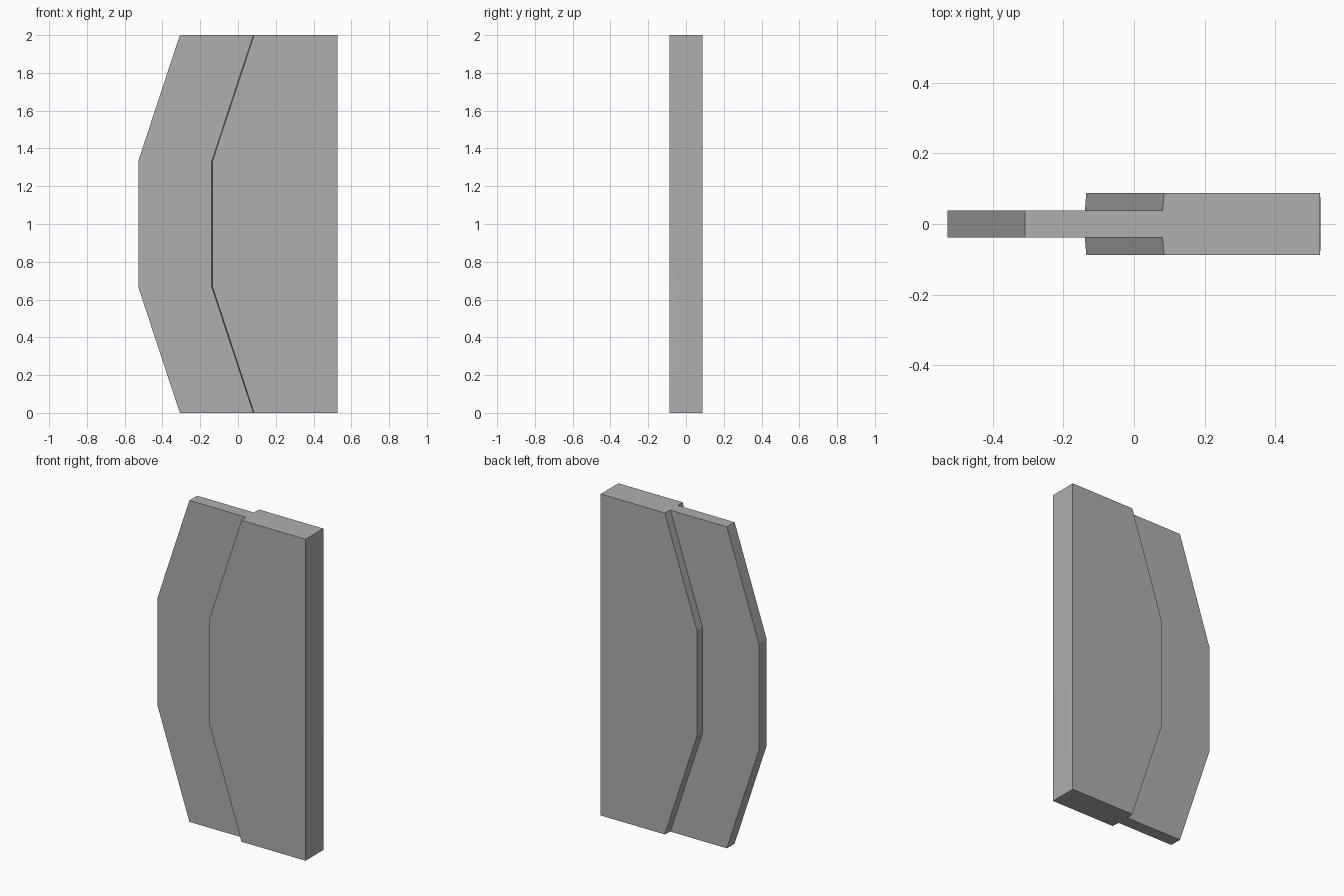
import bpy, bmesh

if "Cube" in bpy.data.objects:
    bpy.data.objects.remove(bpy.data.objects["Cube"])

# Dark grey used by every part
grey = bpy.data.materials.new("dark_grey")
grey.diffuse_color = (0.43, 0.43, 0.43, 1)
grey.use_nodes = True
grey.node_tree.nodes["Principled BSDF"].inputs["Base Color"].default_value = grey.diffuse_color


def add_object(name, bm):
    mesh = bpy.data.meshes.new(name)
    bm.to_mesh(mesh)
    bm.free()
    mesh.materials.append(grey)
    bpy.context.collection.objects.link(bpy.data.objects.new(name, mesh))


# Stepped cross-section: thin front lip, slightly sloped shoulder, thick body
# (x, half thickness, follows the bowed edge)
half = [(-0.528, 0.038, 1), (-0.139, 0.038, 1), (-0.135, 0.087, 1), (0.526, 0.087, 0)]
section = [(x, -y, k) for x, y, k in half] + [(x, y, k) for x, y, k in reversed(half)]

# Heights and how far the bowed edge is set back at each
stations = [(0.0, 0.22), (0.667, 0.0), (1.333, 0.0), (2.0, 0.22)]

# Loft the section through the stations
bm = bmesh.new()
rings = [[bm.verts.new((x + k * shift, y, z)) for x, y, k in section]
         for z, shift in stations]
n = len(section)
for low, high in zip(rings, rings[1:]):
    for i in range(n):
        j = (i + 1) % n
        bm.faces.new((low[i], low[j], high[j], high[i]))

# End caps
bm.faces.new(list(reversed(rings[0])))
bm.faces.new(rings[-1])

# Merge the flat regions into single faces
bmesh.ops.dissolve_limit(bm, angle_limit=0.002, verts=bm.verts[:], edges=bm.edges[:])
bmesh.ops.recalc_face_normals(bm, faces=bm.faces[:])

# Very shallow raised pad on the straight edge
side = max(bm.faces, key=lambda f: f.calc_center_median().x)
pad = bmesh.ops.extrude_discrete_faces(bm, faces=[side])["faces"][0]
for v in pad.verts:
    v.co.x += 0.002
    v.co.y *= 0.69
    v.co.z = 1 + (v.co.z - 1) * 0.72

add_object("stepped_panel", bm)
